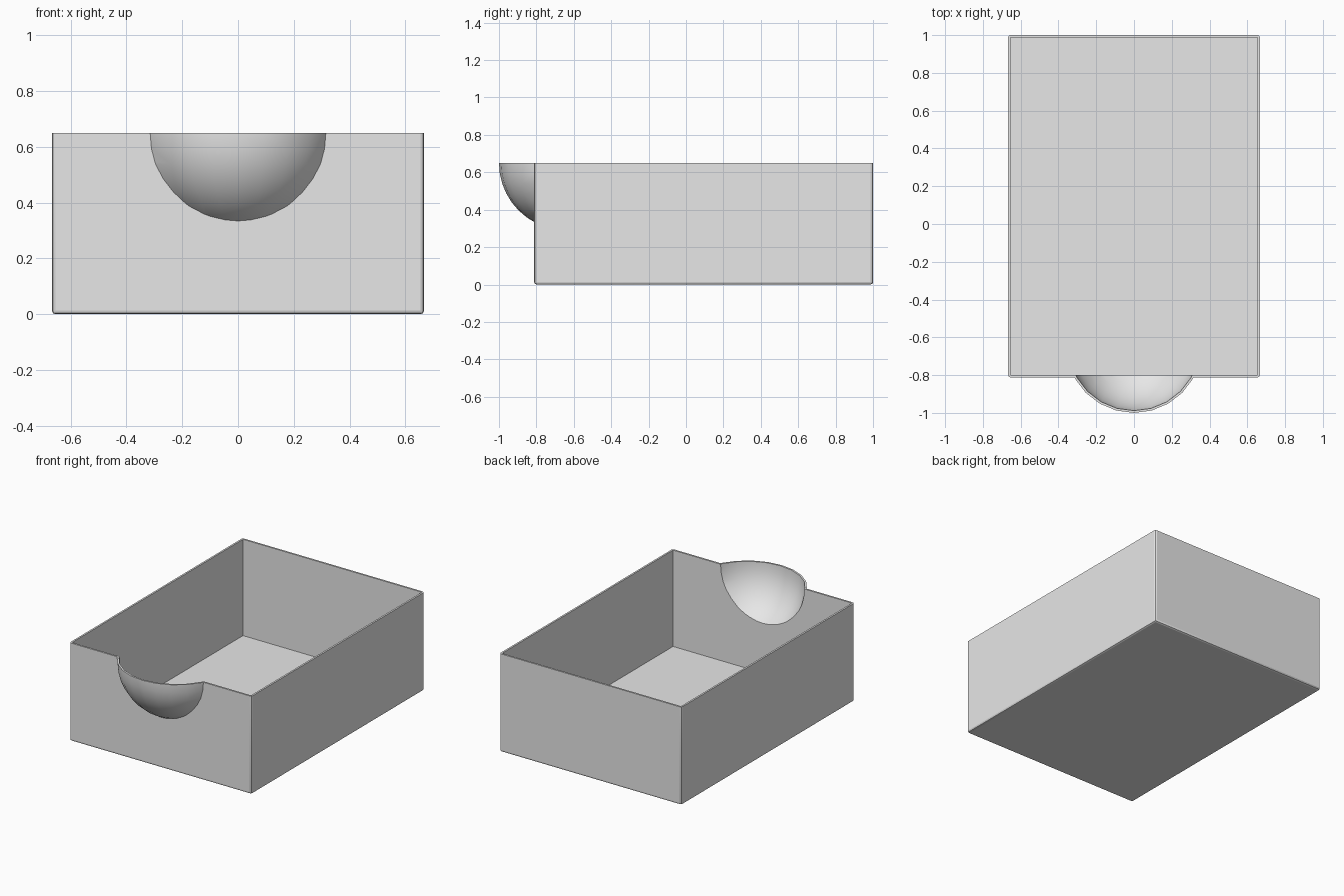
import bpy
import bmesh
import math
from mathutils import Matrix, Vector

if "Cube" in bpy.data.objects:
    bpy.data.objects.remove(bpy.data.objects["Cube"], do_unlink=True)

HALF_WIDTH, FRONT, BACK, HEIGHT = 0.667, -0.812, 1.0, 0.65
WALL = 0.012
SPOUT_Y, SPOUT_RADIUS = -0.64, 0.36

grey = bpy.data.materials.new("light_grey")
grey.use_nodes = True
grey.diffuse_color = (0.8, 0.8, 0.8, 1)
grey.node_tree.nodes["Principled BSDF"].inputs["Base Color"].default_value = (0.8, 0.8, 0.8, 1)


def make_object(name, bm):
    mesh = bpy.data.meshes.new(name)
    bm.to_mesh(mesh)
    bm.free()
    mesh.materials.append(grey)
    obj = bpy.data.objects.new(name, mesh)
    bpy.context.collection.objects.link(obj)
    return obj


def make_box(name, low, high, bevel=0):
    low, high = Vector(low), Vector(high)
    bm = bmesh.new()
    bmesh.ops.create_cube(bm, size=1, matrix=Matrix.Translation((low + high) / 2)
                          @ Matrix.Diagonal((*(high - low), 1)))
    if bevel:
        bmesh.ops.bevel(bm, geom=bm.edges[:], offset=bevel, segments=2,
                        profile=0.5, affect='EDGES')
    return make_object(name, bm)


def make_ball(name, radius):
    bm = bmesh.new()
    bmesh.ops.create_uvsphere(bm, u_segments=24, v_segments=20, radius=radius,
                              matrix=Matrix.Translation((0, SPOUT_Y, HEIGHT)))
    return make_object(name, bm)


def combine(target, tool, operation):
    tool.hide_render = True
    mod = target.modifiers.new(operation.lower(), 'BOOLEAN')
    mod.operation, mod.object, mod.solver = operation, tool, 'EXACT'
    bpy.ops.object.select_all(action='DESELECT')
    bpy.context.view_layer.objects.active = target
    target.select_set(True)
    bpy.ops.object.modifier_apply(modifier=mod.name)
    bpy.data.objects.remove(tool, do_unlink=True)


def tray_volume(name, inset, top, bevel):
    """Box with a round pouring spout bulging from its front wall."""
    box = make_box(name, (-HALF_WIDTH + inset, FRONT + inset, inset),
                   (HALF_WIDTH - inset, BACK - inset, top), bevel)
    combine(box, make_ball(name + "_spout", SPOUT_RADIUS - inset), 'UNION')
    return box


# Hollow tray, built too tall and then trimmed level at the rim
tray = tray_volume("tray_with_spout", 0, 1.2, 0.013)
combine(tray, tray_volume("cavity", WALL, 1.3, 0), 'DIFFERENCE')
combine(tray, make_box("rim_cutter", (-2, -2, HEIGHT), (2, 2, 2)), 'DIFFERENCE')

# Smooth spout, crisp box edges
bpy.context.view_layer.objects.active = tray
tray.select_set(True)
bpy.ops.object.shade_smooth_by_angle(angle=math.radians(20))
